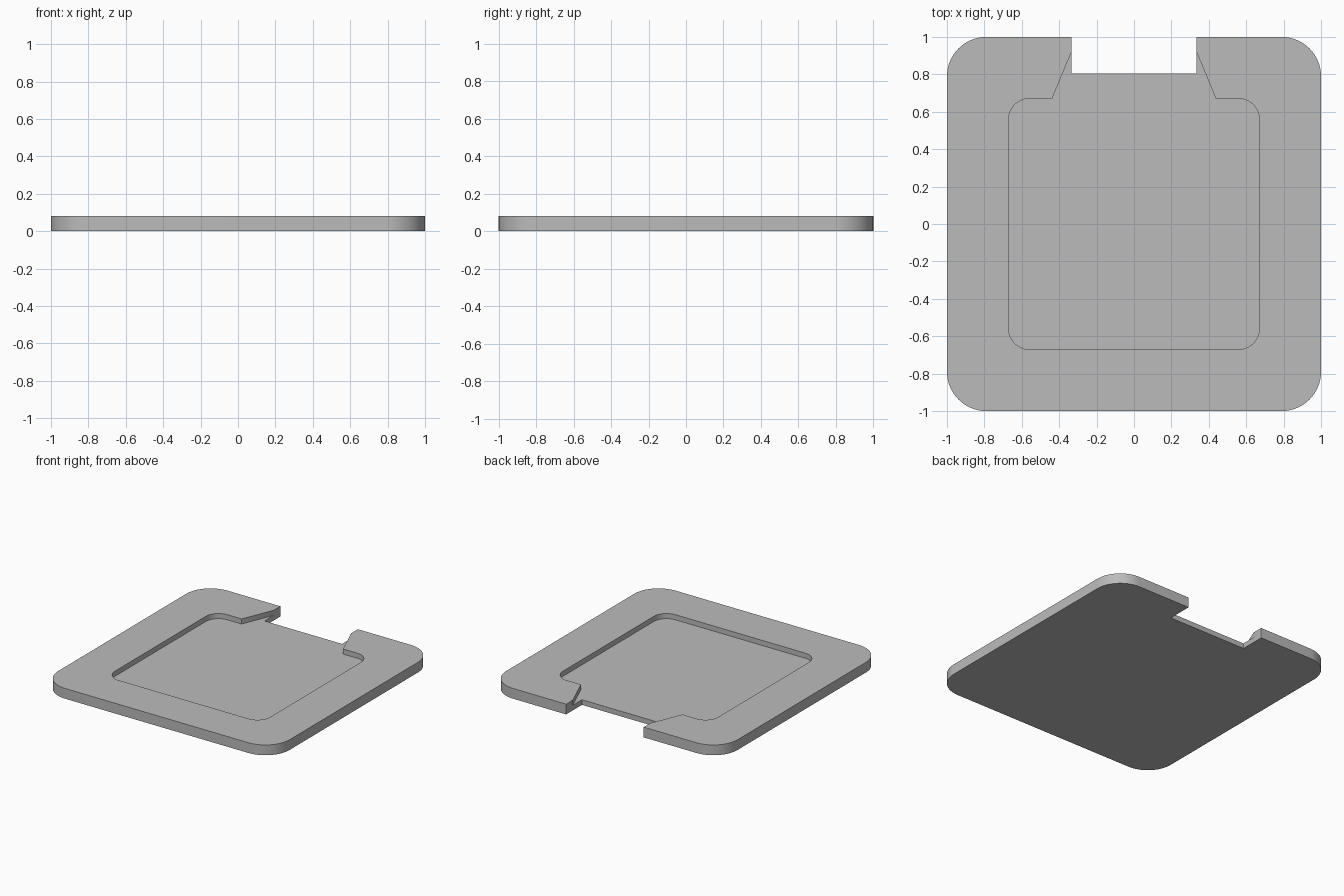
import bpy, bmesh, math

if "Cube" in bpy.data.objects:
    bpy.data.objects.remove(bpy.data.objects["Cube"])

HEIGHT, FLOOR = 0.08, 0.04

grey = bpy.data.materials.new("grey")
grey.diffuse_color = (0.5, 0.5, 0.5, 1)
grey.use_nodes = True
grey.node_tree.nodes["Principled BSDF"].inputs["Base Color"].default_value = grey.diffuse_color


def rounded_outline(half, radius, steps, gap):
    """Rounded square, counter-clockwise, with extra points in the back edge."""
    pts = []
    c = half - radius
    corners = [(-c, -c, 180), (c, -c, 270), (c, c, 0), None, (-c, c, 90)]
    for corner in corners:
        if corner is None:
            # right half of the gap, then its mirror image
            pts += gap + [(-x, y) for x, y in reversed(gap)]
            continue
        cx, cy, start = corner
        for i in range(steps + 1):
            a = math.radians(start + 90 * i / steps)
            pts.append((cx + radius * math.cos(a), cy + radius * math.sin(a)))
    return pts


def extrude_outline(name, pts, z0, z1):
    bm = bmesh.new()
    face = bm.faces.new([bm.verts.new((x, y, z0)) for x, y in pts])
    ext = bmesh.ops.extrude_face_region(bm, geom=[face])
    verts = [v for v in ext["geom"] if isinstance(v, bmesh.types.BMVert)]
    bmesh.ops.translate(bm, verts=verts, vec=(0, 0, z1 - z0))
    bmesh.ops.recalc_face_normals(bm, faces=bm.faces)
    mesh = bpy.data.meshes.new(name)
    bm.to_mesh(mesh)
    bm.free()
    obj = bpy.data.objects.new(name, mesh)
    bpy.context.collection.objects.link(obj)
    mesh.materials.append(grey)
    return obj


# Plate with a rectangular notch in the back edge
plate = extrude_outline("plate", rounded_outline(
    1.0, 0.21, 16, [(0.335, 1.0), (0.335, 0.805)]), 0, HEIGHT)

# Shallow pocket that tapers out through the notch
pocket = extrude_outline("pocket_cutter", rounded_outline(
    0.67, 0.11, 12, [(0.438, 0.67), (0.259, 1.1)]), FLOOR, HEIGHT + 0.1)
pocket.hide_render = True

cut = plate.modifiers.new("pocket", 'BOOLEAN')
cut.operation = 'DIFFERENCE'
cut.solver = 'EXACT'
cut.object = pocket

# Bake the cut, remove the cutter, smooth the rounded corners
bpy.context.view_layer.objects.active = plate
plate.select_set(True)
pocket.select_set(False)
bpy.ops.object.modifier_apply(modifier=cut.name)
bpy.data.objects.remove(pocket)
bpy.ops.object.shade_smooth_by_angle(angle=math.radians(30))
